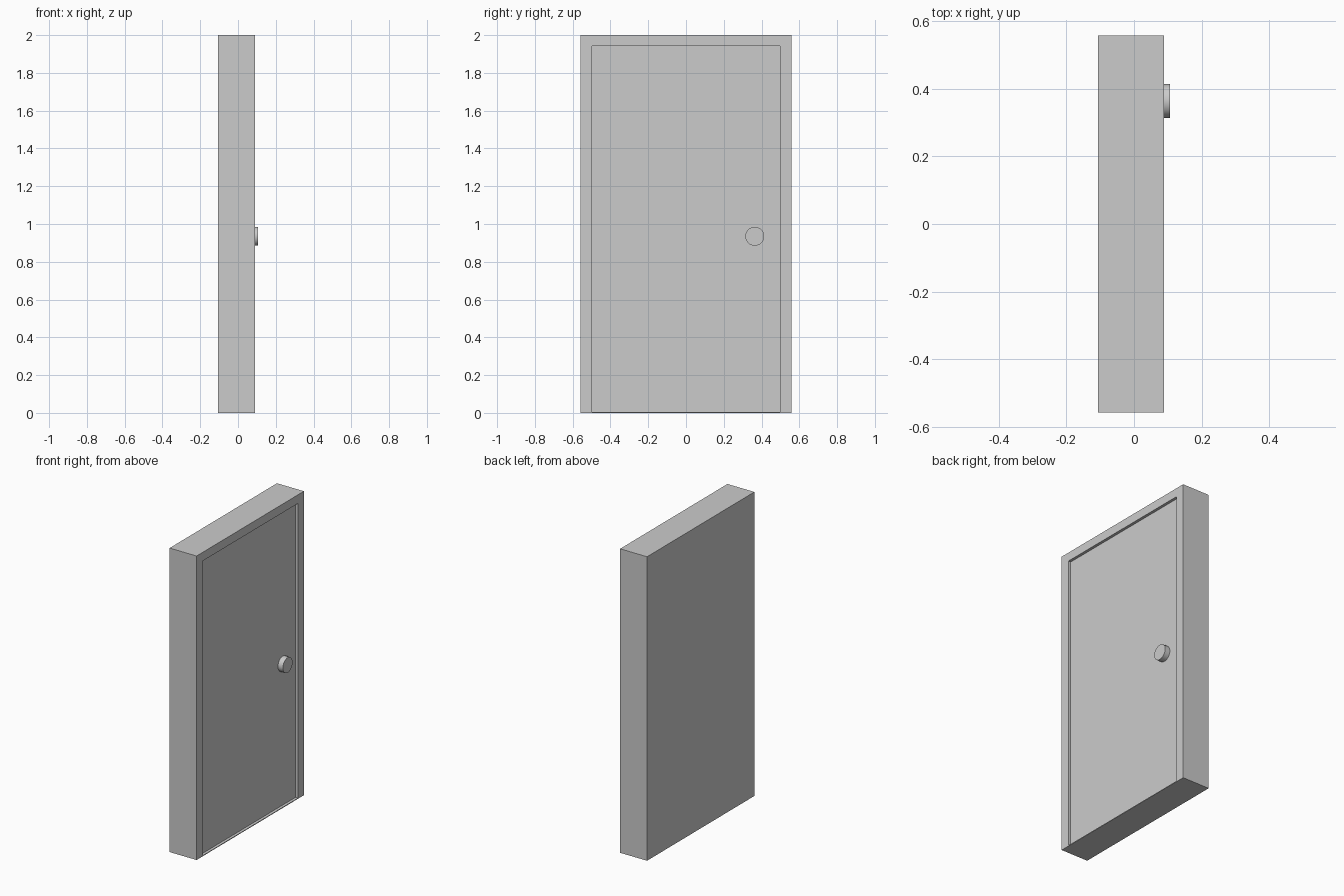
import bpy, bmesh, math

if "Cube" in bpy.data.objects:
    bpy.data.objects.remove(bpy.data.objects["Cube"])

BACK, FRONT, PANEL = -0.107, 0.089, 0.071   # x of back, frame front, door panel
HALF_W, HEIGHT = 0.558, 2.0
OPEN_W, OPEN_BOTTOM, OPEN_TOP = 0.497, 0.005, 1.943


def loop(bm, x, half_w, z0, z1):
    return [bm.verts.new((x, y, z)) for y, z in
            ((-half_w, z0), (half_w, z0), (half_w, z1), (-half_w, z1))]


# Door and frame: one solid with a shallow recess for the door panel
bm = bmesh.new()
loops = [loop(bm, BACK, HALF_W, 0, HEIGHT),
         loop(bm, FRONT, HALF_W, 0, HEIGHT),
         loop(bm, FRONT, OPEN_W, OPEN_BOTTOM, OPEN_TOP),
         loop(bm, PANEL, OPEN_W, OPEN_BOTTOM, OPEN_TOP)]
for a, b in zip(loops, loops[1:]):
    for i in range(4):
        j = (i + 1) % 4
        bm.faces.new((a[i], a[j], b[j], b[i]))
bm.faces.new(loops[0])
bm.faces.new(loops[-1])
bmesh.ops.recalc_face_normals(bm, faces=bm.faces)
mesh = bpy.data.meshes.new("door_and_frame")
bm.to_mesh(mesh)
bm.free()
bpy.context.collection.objects.link(bpy.data.objects.new("door_and_frame", mesh))

# Door knob: short round disc standing off the panel
KNOB_END = 0.107
bpy.ops.mesh.primitive_cylinder_add(
    vertices=32, radius=0.05, depth=KNOB_END - PANEL,
    location=((KNOB_END + PANEL) / 2, 0.364, 0.935),
    rotation=(0, math.pi / 2, 0))
bpy.context.object.name = "door_knob"
bpy.ops.object.shade_smooth_by_angle(angle=math.radians(30))
